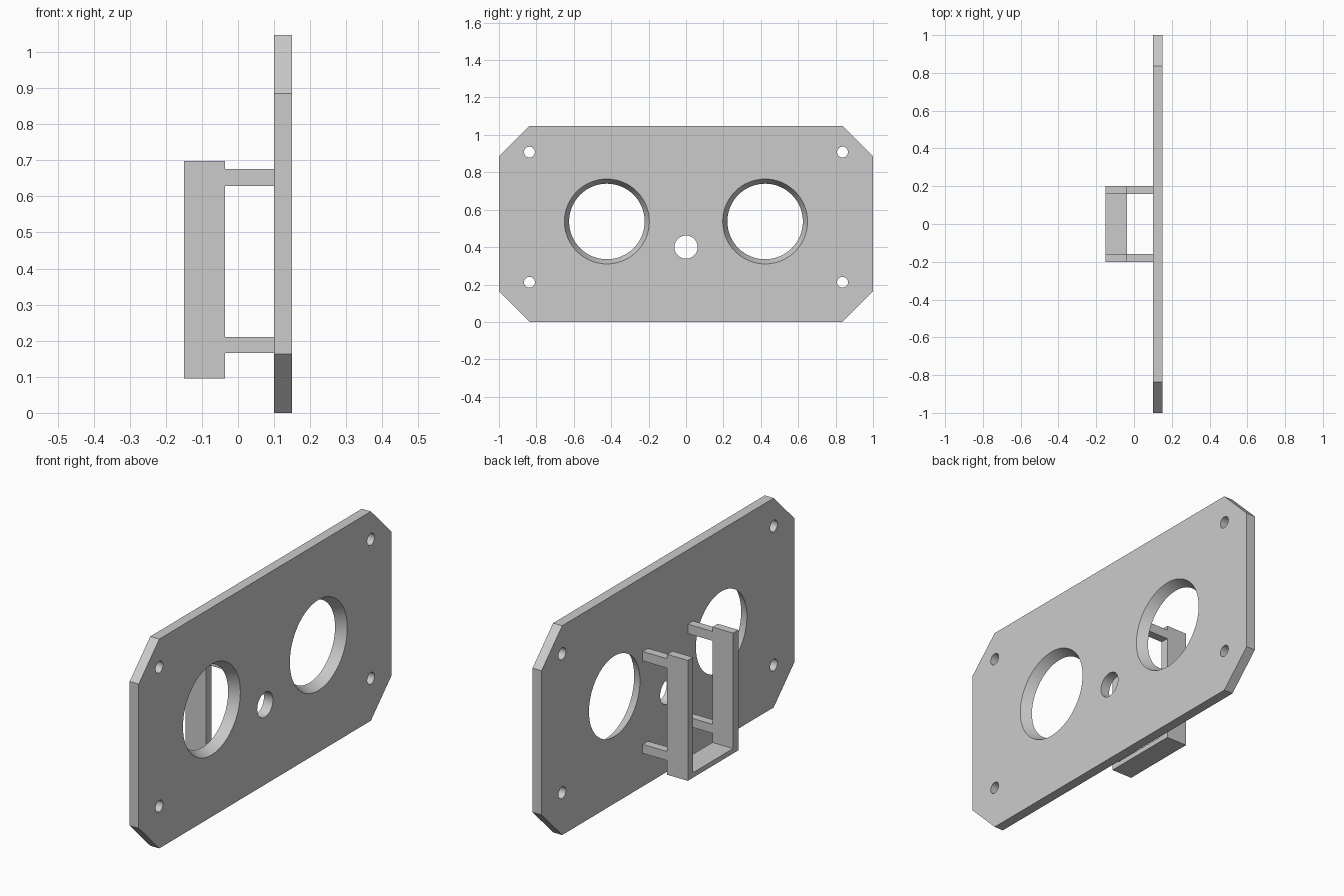
import bpy
import bmesh
from math import pi, radians
from mathutils import Matrix

cube = bpy.data.objects.get("Cube")
if cube:
    bpy.data.objects.remove(cube, do_unlink=True)

# Single plain material
grey = bpy.data.materials.new("light grey")
grey.use_nodes = True
colour = (0.6, 0.6, 0.6, 1)
grey.diffuse_color = colour
grey.node_tree.nodes["Principled BSDF"].inputs["Base Color"].default_value = colour


def make_object(name, bm):
    bmesh.ops.recalc_face_normals(bm, faces=bm.faces)
    mesh = bpy.data.meshes.new(name)
    bm.to_mesh(mesh)
    bm.free()
    mesh.materials.append(grey)
    obj = bpy.data.objects.new(name, mesh)
    bpy.context.collection.objects.link(obj)
    return obj


def extrude_profile(name, profile, x0, x1):
    """Extrude a (y, z) outline from x0 to x1."""
    bm = bmesh.new()
    face = bm.faces.new([bm.verts.new((x0, y, z)) for y, z in profile])
    out = bmesh.ops.extrude_face_region(bm, geom=[face])["geom"]
    verts = [v for v in out if isinstance(v, bmesh.types.BMVert)]
    bmesh.ops.translate(bm, verts=verts, vec=(x1 - x0, 0, 0))
    return make_object(name, bm)


def box(name, x0, x1, y0, y1, z0, z1):
    return extrude_profile(name, [(y0, z0), (y1, z0), (y1, z1), (y0, z1)], x0, x1)


PLATE_BACK, PLATE_FRONT = 0.1, 0.15
MID = (PLATE_BACK + PLATE_FRONT) / 2
TOP, CUT = 1.048, 0.163

# Plate with clipped corners
plate = extrude_profile("face_plate", [
    (-1 + CUT, 0), (1 - CUT, 0), (1, CUT), (1, TOP - CUT),
    (1 - CUT, TOP), (-1 + CUT, TOP), (-1, TOP - CUT), (-1, CUT)],
    PLATE_BACK, PLATE_FRONT)

# Holes as (y, z, back radius, front radius)
holes = [(0, 0.4, 0.062, 0.062)]
for side in (-1, 1):
    holes.append((side * 0.423, 0.537, 0.202, 0.227))
    for z in (0.212, 0.908):
        holes.append((side * 0.837, z, 0.029, 0.029))

bm = bmesh.new()
for y, z, back, front in holes:
    grow = (front - back) / 2       # extend the taper past both faces
    bmesh.ops.create_cone(
        bm, cap_ends=True, segments=64, radius1=back - grow, radius2=front + grow,
        depth=2 * (PLATE_FRONT - PLATE_BACK),
        matrix=Matrix.Translation((MID, y, z)) @ Matrix.Rotation(pi / 2, 4, 'Y'))
cutter = make_object("hole_cutter", bm)
cutter.hide_render = True

cut = plate.modifiers.new("holes", 'BOOLEAN')
cut.operation = 'DIFFERENCE'
cut.solver = 'EXACT'
cut.object = cutter
bpy.context.view_layer.objects.active = plate
plate.select_set(True)
bpy.ops.object.modifier_apply(modifier=cut.name)
bpy.data.objects.remove(cutter, do_unlink=True)
bpy.ops.object.shade_smooth_by_angle(angle=radians(30))

# U-shaped bracket behind the plate
W, T, LOW, HIGH, FLOOR = 0.2, 0.042, 0.095, 0.698, 0.12
BRACKET_BACK, BRACKET_FRONT = -0.15, -0.036
extrude_profile("bracket", [
    (-W, LOW), (W, LOW), (W, HIGH), (W - T, HIGH),
    (W - T, FLOOR), (-W + T, FLOOR), (-W + T, HIGH), (-W, HIGH)],
    BRACKET_BACK, BRACKET_FRONT)

# Four arms joining bracket and plate
for side, y0 in (("left", W - T), ("right", -W)):
    for level, z0, z1 in (("lower", 0.166, 0.211), ("upper", 0.629, 0.676)):
        box(f"{level}_{side}_arm", BRACKET_FRONT, PLATE_BACK, y0, y0 + T, z0, z1)
